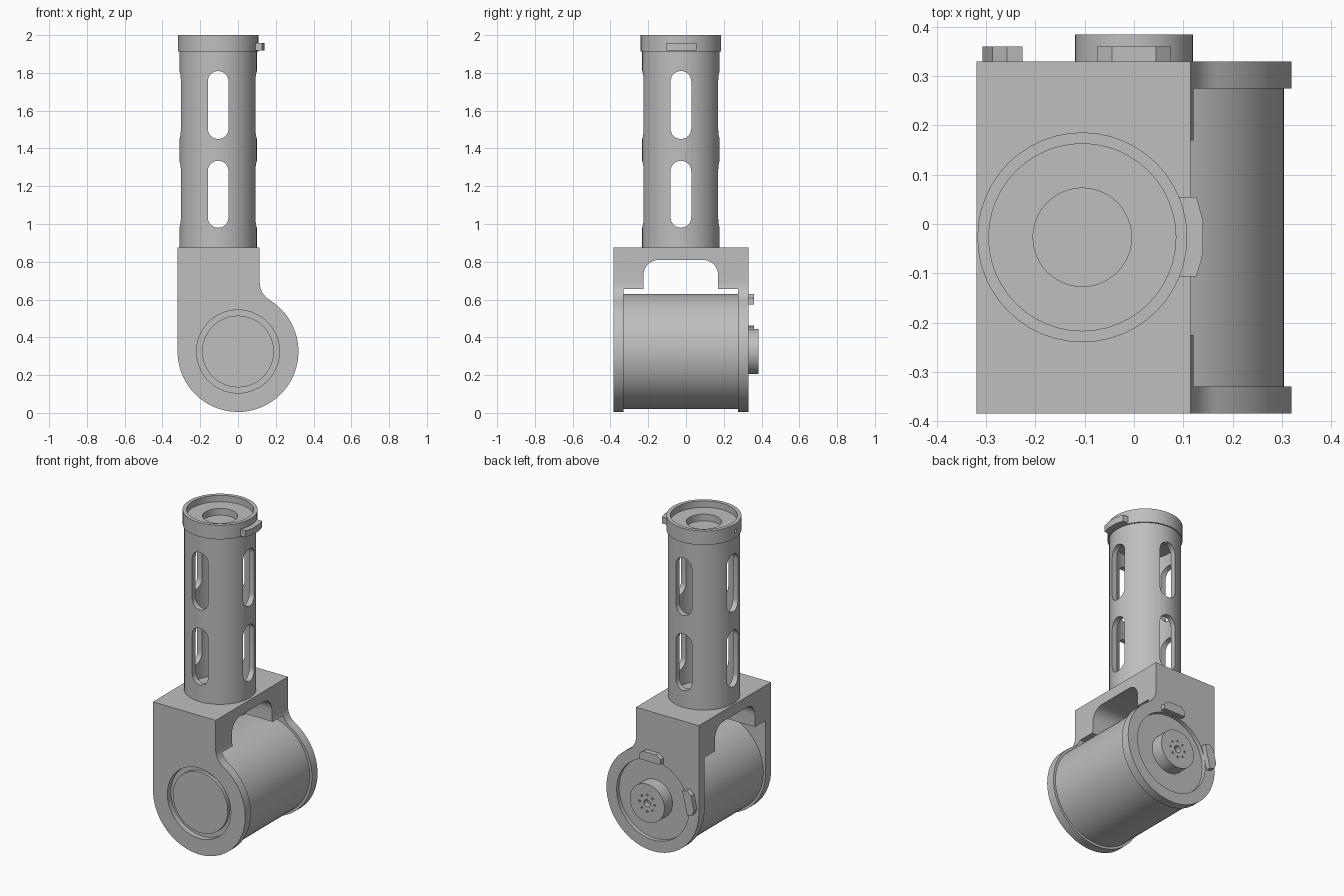
import bpy, bmesh, math
from math import pi, sin, cos

if "Cube" in bpy.data.objects:
    bpy.data.objects.remove(bpy.data.objects["Cube"])

mat = bpy.data.materials.new("plain grey")
mat.diffuse_color = (0.52, 0.52, 0.52, 1)
mat.use_nodes = True
mat.node_tree.nodes["Principled BSDF"].inputs["Base Color"].default_value = mat.diffuse_color

CZ, YF, YB = 0.325, -0.385, 0.33      # motor axis height, front and back faces
TX, TY = -0.105, -0.027               # tube axis


def arc(cx, cy, r, a0, a1, n):
    return [(cx + r * cos(a0 + (a1 - a0) * i / n), cy + r * sin(a0 + (a1 - a0) * i / n))
            for i in range(n + 1)]


def circle(cx, cy, r, n=48):
    return arc(cx, cy, r, 0, 2 * pi, n)[:-1]


def prism(name, pts, axis, a, b):
    """Extrude a 2D outline along an axis from a to b."""
    place = {'x': lambda p, t: (t, p[0], p[1]),
             'y': lambda p, t: (p[0], t, p[1]),
             'z': lambda p, t: (p[0], p[1], t)}[axis]
    bm = bmesh.new()
    lo = [bm.verts.new(place(p, a)) for p in pts]
    hi = [bm.verts.new(place(p, b)) for p in pts]
    bm.faces.new(lo)
    bm.faces.new(hi)
    n = len(pts)
    for i in range(n):
        j = (i + 1) % n
        bm.faces.new((lo[i], lo[j], hi[j], hi[i]))
    bmesh.ops.recalc_face_normals(bm, faces=bm.faces)
    me = bpy.data.meshes.new(name)
    bm.to_mesh(me)
    bm.free()
    me.materials.append(mat)
    ob = bpy.data.objects.new(name, me)
    bpy.context.collection.objects.link(ob)
    return ob


def cut(ob, *cutters):
    for c in cutters:
        bpy.context.view_layer.objects.active = ob
        m = ob.modifiers.new("cut", 'BOOLEAN')
        m.operation, m.solver, m.object = 'DIFFERENCE', 'EXACT', c
        bpy.ops.object.modifier_apply(modifier=m.name)
        bpy.data.objects.remove(c)


def slot(cx, z0, z1, r):
    return arc(cx, z1 - r, r, 0, pi, 12) + arc(cx, z0 + r, r, pi, 2 * pi, 12)


# housing: side profile with a concave fillet into the round lower end
f = 0.107
a = math.atan2(0.365, 0.115 + f)
outline = [(-0.32, 0.875), (0.115, 0.875)]
outline += arc(0.115 + f, 0.69, f, pi, pi + a, 8)
outline += arc(0, CZ, 0.32, a, -pi, 48)
housing = prism("housing", outline, 'y', YF, YB)
box = [(-0.33, -0.1), (0.275, -0.1), (0.275, 0.655), (-0.33, 0.655)]
arch = ([(-0.225, 0.6), (0.17, 0.6)] + arc(0.09, 0.73, 0.08, 0, pi / 2, 8)
        + arc(-0.145, 0.73, 0.08, pi / 2, pi, 8))
cut(housing,
    prism("c", box, 'x', -1, 1),
    prism("c", arch, 'x', -1, 1),
    prism("c", circle(0, CZ, 0.22), 'y', -0.5, -0.35),
    prism("c", circle(0, CZ, 0.25), 'y', 0.305, 0.5))

# motor drum, front disc
prism("motor_drum", circle(0, CZ, 0.305, 64), 'y', -0.335, 0.28)
prism("front_disc", circle(0, CZ, 0.19), 'y', -0.352, -0.373)

# back hub with a centre hole and a ring of small holes
hub = prism("back_hub", circle(0, CZ, 0.12), 'y', 0.30, 0.385)
cut(hub, prism("c", circle(0, CZ, 0.022, 20), 'y', 0.35, 0.5))
for i in range(8):
    t = i * pi / 4
    cut(hub, prism("c", circle(0.052 * cos(t), CZ + 0.052 * sin(t), 0.006, 10), 'y', 0.37, 0.5))

# two retaining tabs on the back rim
for i, t in enumerate((0, math.radians(77))):
    shape = [(-0.075, 0.25), (0.075, 0.25), (0.075, 0.282), (0.045, 0.305),
             (-0.045, 0.305), (-0.075, 0.282)]
    pts = [(x * cos(t) - z * sin(t), CZ + x * sin(t) + z * cos(t)) for x, z in shape]
    prism("back_tab_%d" % (i + 1), pts, 'y', 0.305, 0.36)

# slotted tube
tube = prism("slotted_tube", circle(TX, TY, 0.205), 'z', 0.87, 1.915)
cut(tube, prism("c", circle(TX, TY, 0.172), 'z', 0.88, 1.89))
for z0, z1 in ((0.98, 1.335), (1.45, 1.81)):
    cut(tube,
        prism("c", slot(TX, z0, z1, 0.055), 'y', -1, 1),
        prism("c", slot(TY, z0, z1, 0.055), 'x', -1, 1))

# cap ring with a stepped recess and a pin hole opposite the tab
cap = prism("tube_cap", circle(TX, TY, 0.213), 'z', 1.912, 2.0)
cut(cap,
    prism("c", circle(TX, TY, 0.19), 'z', 1.96, 2.1),
    prism("c", circle(TX, TY, 0.1), 'z', 1.918, 2.1),
    prism("c", circle(TY - 0.01, 1.955, 0.011, 14), 'x', -0.5, -0.30))

# cap tab
tab = [(0.06, -0.107), (0.127, -0.107), (0.14, -0.06), (0.14, 0.008),
       (0.127, 0.055), (0.06, 0.055)]
prism("cap_tab", tab, 'z', 1.918, 1.959)

# smooth curved surfaces, keep edges sharp
for ob in bpy.data.objects:
    bpy.ops.object.select_all(action='DESELECT')
    ob.select_set(True)
    bpy.context.view_layer.objects.active = ob
    bpy.ops.object.shade_smooth_by_angle(angle=math.radians(30))
